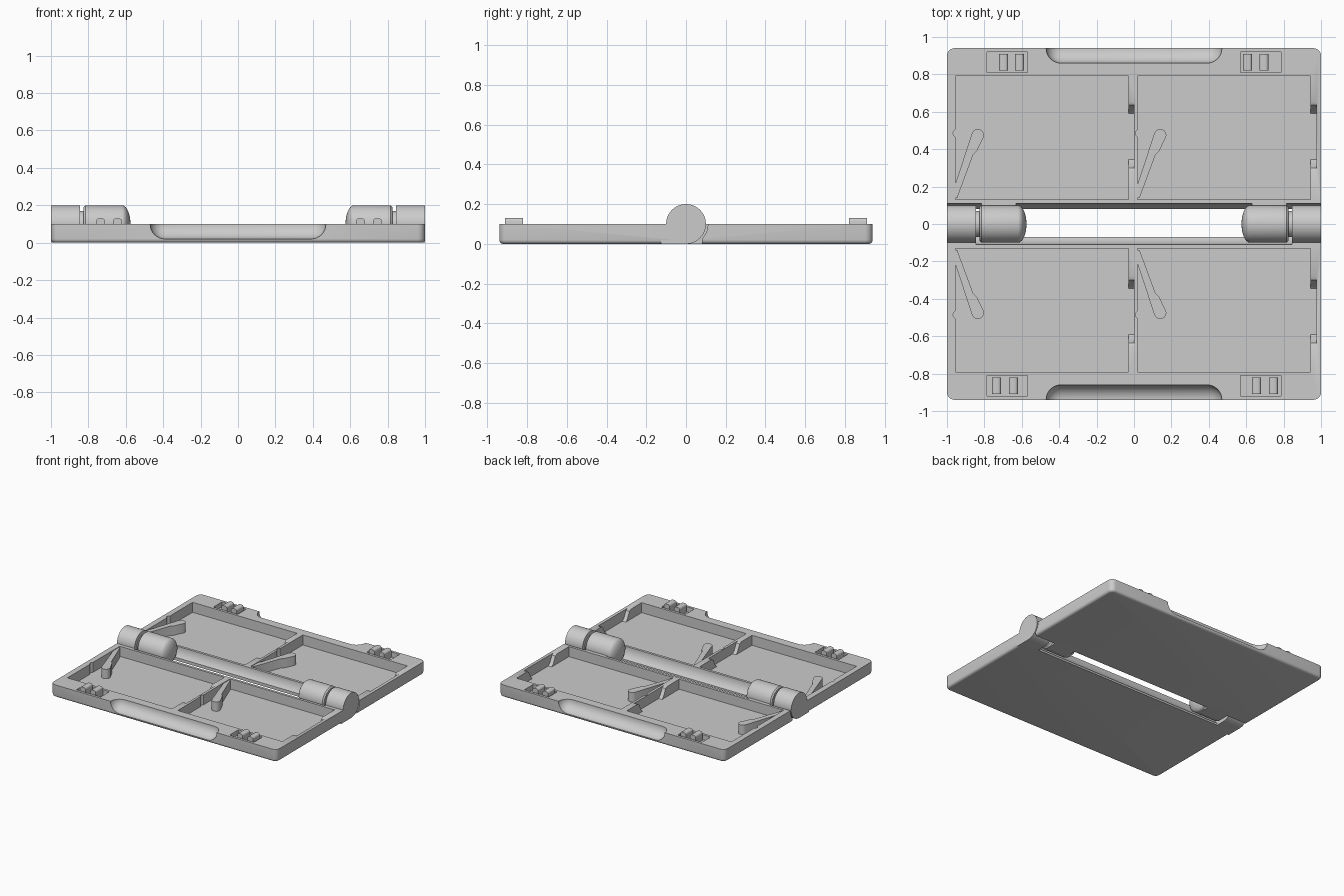
import bpy, bmesh, math
from mathutils import Matrix, Vector

if "Cube" in bpy.data.objects:
    bpy.data.objects.remove(bpy.data.objects["Cube"])

grey = bpy.data.materials.new("plain_grey")
grey.use_nodes = True
COLOR = (0.6, 0.6, 0.6, 1)
grey.diffuse_color = COLOR
grey.node_tree.nodes["Principled BSDF"].inputs["Base Color"].default_value = COLOR

H = 0.1        # tray thickness and hinge axis height
FLOOR = 0.02   # pocket floor
PITCH = 0.975  # distance between the two pockets of a tray


def finish(name, bm):
    bmesh.ops.recalc_face_normals(bm, faces=bm.faces)
    mesh = bpy.data.meshes.new(name)
    bm.to_mesh(mesh)
    bm.free()
    mesh.materials.append(grey)
    obj = bpy.data.objects.new(name, mesh)
    bpy.context.collection.objects.link(obj)
    return obj


def smooth(obj):
    bpy.ops.object.select_all(action='DESELECT')
    obj.select_set(True)
    bpy.context.view_layer.objects.active = obj
    bpy.ops.object.shade_smooth_by_angle(angle=math.radians(35))


def box_bm(xs, ys, zs):
    bm = bmesh.new()
    lo, hi = zip(*(sorted(p) for p in (xs, ys, zs)))
    lo, hi = Vector(lo), Vector(hi)
    bmesh.ops.create_cube(bm, size=1, matrix=Matrix.Translation((lo + hi) / 2)
                          @ Matrix.Diagonal((*(hi - lo), 1)))
    return bm


def box(name, xs, ys, zs):
    return finish(name, box_bm(xs, ys, zs))


def prism(name, points, offset):
    """Extrude a closed outline of 3D points along offset."""
    bm = bmesh.new()
    face = bm.faces.new([bm.verts.new(p) for p in points])
    new = bmesh.ops.extrude_face_region(bm, geom=[face])["geom"]
    bmesh.ops.translate(bm, vec=offset, verts=[v for v in new if isinstance(v, bmesh.types.BMVert)])
    return finish(name, bm)


def lathe_x(name, profile, y=0, z=H, steps=64):
    """Revolve (x, radius) points about an axis parallel to x."""
    bm = bmesh.new()
    verts = [bm.verts.new((x, y + r, z)) for x, r in profile]
    edges = [bm.edges.new(pair) for pair in zip(verts, verts[1:])]
    bmesh.ops.spin(bm, geom=verts + edges, cent=(0, y, z), axis=(1, 0, 0),
                   angle=math.tau, steps=steps)
    bmesh.ops.remove_doubles(bm, verts=bm.verts, dist=1e-5)
    return finish(name, bm)


def cut(obj, cutter):
    mod = obj.modifiers.new("cut", 'BOOLEAN')
    mod.operation, mod.solver, mod.object = 'DIFFERENCE', 'EXACT', cutter
    bpy.context.view_layer.update()
    mesh = bpy.data.meshes.new_from_object(obj.evaluated_get(bpy.context.evaluated_depsgraph_get()))
    obj.modifiers.clear()
    obj.data = mesh
    bpy.data.objects.remove(cutter)


def arc(radius, start, end, n=8):
    for i in range(n + 1):
        a = math.radians(start + (end - start) * i / n)
        yield radius * math.cos(a), radius * math.sin(a)


def tray_blank(name, inner, outer):
    """Slab with rounded outer corners and a softened lower rim."""
    bm = box_bm((-1, 1), (inner, outer), (0, H))
    far = lambda v: abs(v.co.y - outer) < 1e-4
    corners = [e for e in bm.edges if all(far(v) for v in e.verts)
               and abs(e.verts[0].co.z - e.verts[1].co.z) > 0.01]
    bmesh.ops.bevel(bm, geom=corners, offset=0.04, segments=6, profile=0.5, affect='EDGES')
    rim = [e for e in bm.edges if all(v.co.z < 1e-4 for v in e.verts)
           and not all(abs(v.co.y - inner) < 1e-4 for v in e.verts)]
    bmesh.ops.bevel(bm, geom=rim, offset=0.02, segments=4, profile=0.5, affect='EDGES')
    return finish(name, bm)


def build_tray(label, s, inner, bumps):
    tray = tray_blank(label + "_tray", s * inner, s * 0.94)
    top = H + 0.05

    # hinge clearance groove
    cut(tray, lathe_x("cutter", [(-1.1, 0), (-1.1, 0.11), (1.1, 0.11), (1.1, 0)]))

    # finger grip scoop with ball ends
    ball = [(0.39 + x, r) for x, r in arc(0.08, 90, 0)]
    cut(tray, lathe_x("cutter", [(-x, r) for x, r in reversed(ball)] + ball, y=s * 0.94, steps=48))

    for i in range(2):
        x0 = -0.955 + i * PITCH
        x1 = x0 + 0.925
        # pocket
        cut(tray, box("cutter", (x0, x1), (s * 0.13, s * 0.79), (FLOOR, top)))
        # curved dip in the right-hand wall
        side = [(0.28, top), (0.28, H), (0.3, 0.09), (0.325, 0.04), (0.345, FLOOR),
                (0.59, FLOOR), (0.61, 0.04), (0.635, 0.09), (0.655, H), (0.655, top)]
        cut(tray, prism("cutter", [(x1 - 0.01, s * y, z) for y, z in side], (0.04, 0, 0)))
        # small round relief in the left-hand wall
        relief = [(x0 + 0.01 + x, s * 0.485 + y, FLOOR) for x, y in arc(0.022, 0, 345, 23)]
        cut(tray, prism("cutter", relief, (0, 0, H)))
        # spring arm reaching diagonally into the pocket
        tip = [(0.12 + x, 0.475 + y) for x, y in arc(0.033, 160, -40, 10)]
        arm = [(-0.005, 0.14), (-0.005, 0.2)] + tip + [(0.115, 0.39), (0.095, 0.37), (0.01, 0.14)]
        smooth(prism(f"{label}_spring_arm_{i + 1}",
                     [(x0 + x, s * y, FLOOR - 0.005) for x, y in arm], (0, 0, H - FLOOR)))

    # latch recesses and their teeth
    for side, teeth in zip((-1, 1), bumps):
        cut(tray, box("cutter", (side * 0.57, side * 0.785), (s * 0.81, s * 0.92), (0.06, top)))
        for j, x in enumerate(teeth):
            bm = box_bm((x - 0.024, x + 0.024), (s * 0.82, s * 0.91), (0.05, 0.13))
            crest = [e for e in bm.edges if all(v.co.z > 0.12 for v in e.verts)
                     and abs(e.verts[0].co.y - e.verts[1].co.y) > 0.01]
            bmesh.ops.bevel(bm, geom=crest, offset=0.016, segments=4, profile=0.5, affect='EDGES')
            smooth(finish(f"{label}_latch_tooth_{'right' if side < 0 else 'left'}_{j + 1}", bm))
    smooth(tray)


build_tray("back", 1, 0.08, ((-0.697, -0.612), (0.607, 0.695)))
build_tray("front", -1, 0.07, ((-0.735, -0.645), (0.655, 0.745)))

# hinge: outer knuckles belong to the front tray, domed inner ones to the back tray
for s, label in ((-1, "right"), (1, "left")):
    outer = [(0.845, 0), (0.845, H), (1, H), (1, 0)]
    dome = [(0.62 - 0.045 * c / H, r) for c, r in arc(H, 0, 90, 10)]
    inner = dome + [(0.815, H), (0.825, 0.09), (0.825, 0)]
    pin = [(0.8, 0), (0.8, 0.07), (0.87, 0.07), (0.87, 0)]
    for part, profile in (("outer_knuckle", outer), ("inner_knuckle", inner), ("hinge_pin", pin)):
        smooth(lathe_x(f"{label}_{part}", [(s * x, r) for x, r in profile]))
    box(f"{label}_outer_hinge_web", (s * 0.845, s), (0, -0.125), (0, H))
    box(f"{label}_inner_hinge_web", (s * 0.63, s * 0.815), (0, 0.125), (0, H))
